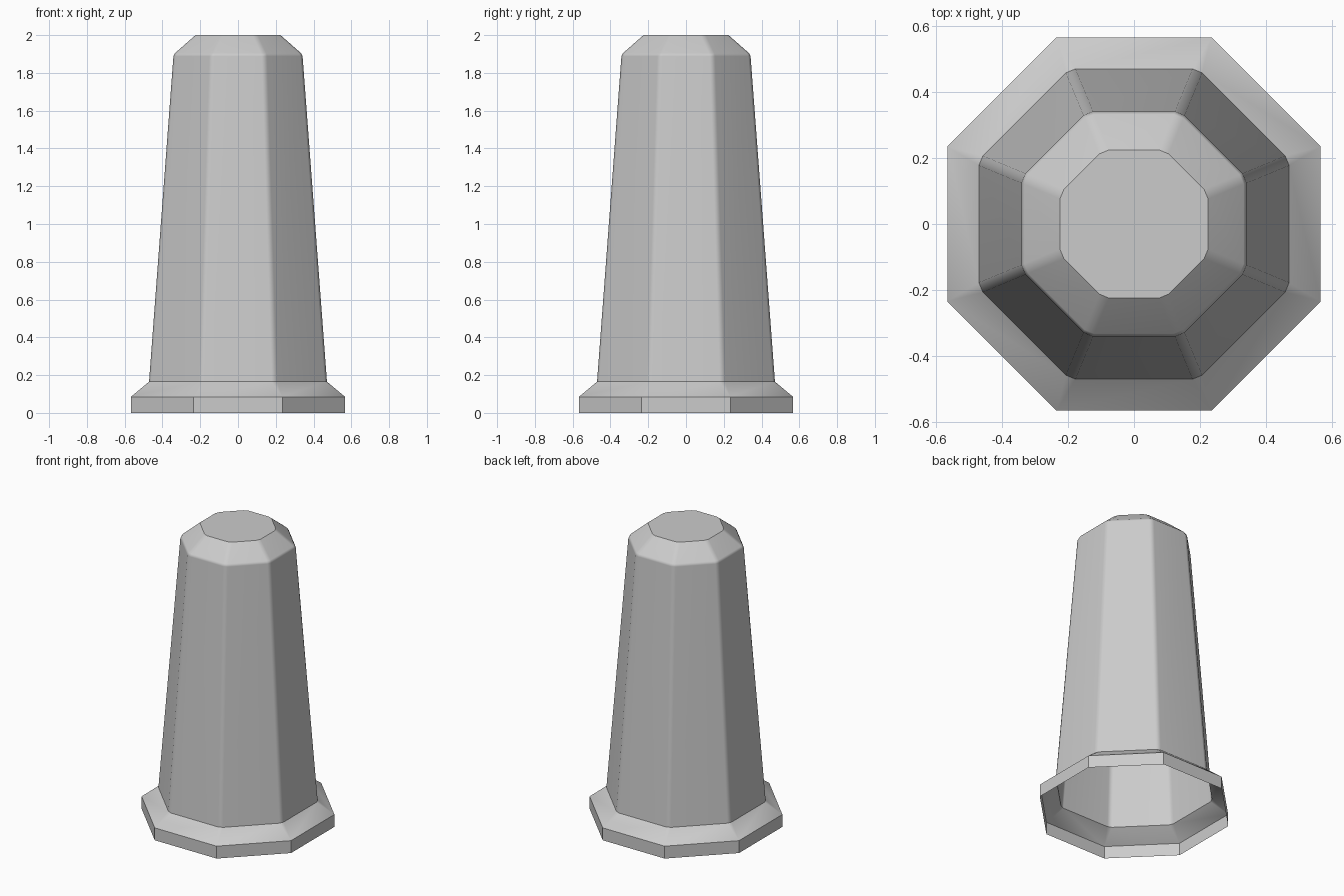
import bpy, bmesh, math
from mathutils import Matrix, Vector

cube = bpy.data.objects.get("Cube")
if cube:
    bpy.data.objects.remove(cube)

grey = bpy.data.materials.new("plain grey")
grey.use_nodes = True
colour = (0.6, 0.6, 0.6, 1)
grey.diffuse_color = colour
grey.node_tree.nodes["Principled BSDF"].inputs["Base Color"].default_value = colour


def octagon_ring(bm, apothem, z, chamfer):
    """Octagon with clipped corners, two points for each flat side."""
    half = apothem * math.tan(math.pi / 8) - chamfer
    verts = []
    for side in range(8):
        turn = Matrix.Rotation(side * math.pi / 4, 3, 'Z')
        for y in (-half, half):
            verts.append(bm.verts.new(turn @ Vector((apothem, y, z))))
    return verts


# Flared foot, tapering shaft, softened shoulder and flat top: apothem, height, chamfer
profile = [
    (0.567, 0.0, 0), (0.567, 0.085, 0),
    (0.471, 0.165, 0.017),
    (0.342, 1.888, 0.017), (0.333, 1.905, 0.017),
    (0.225, 2.0, 0.017),
]
bm = bmesh.new()
rings = [octagon_ring(bm, *p) for p in profile]
for low, high in zip(rings, rings[1:]):
    for i in range(len(low)):
        j = (i + 1) % len(low)
        bm.faces.new((low[i], low[j], high[j], high[i]))
bm.faces.new(rings[-1])
bmesh.ops.remove_doubles(bm, verts=bm.verts, dist=0.0005)

mesh = bpy.data.meshes.new("tapered_post")
bm.to_mesh(mesh)
bm.free()
mesh.materials.append(grey)
post = bpy.data.objects.new("tapered_post", mesh)
bpy.context.collection.objects.link(post)

# Smooth narrow chamfers while the broad faces stay flat
bpy.context.view_layer.objects.active = post
post.select_set(True)
bpy.ops.object.shade_smooth_by_angle(angle=math.radians(30))
weighted = post.modifiers.new("flat_faces", 'WEIGHTED_NORMAL')
weighted.keep_sharp = True
